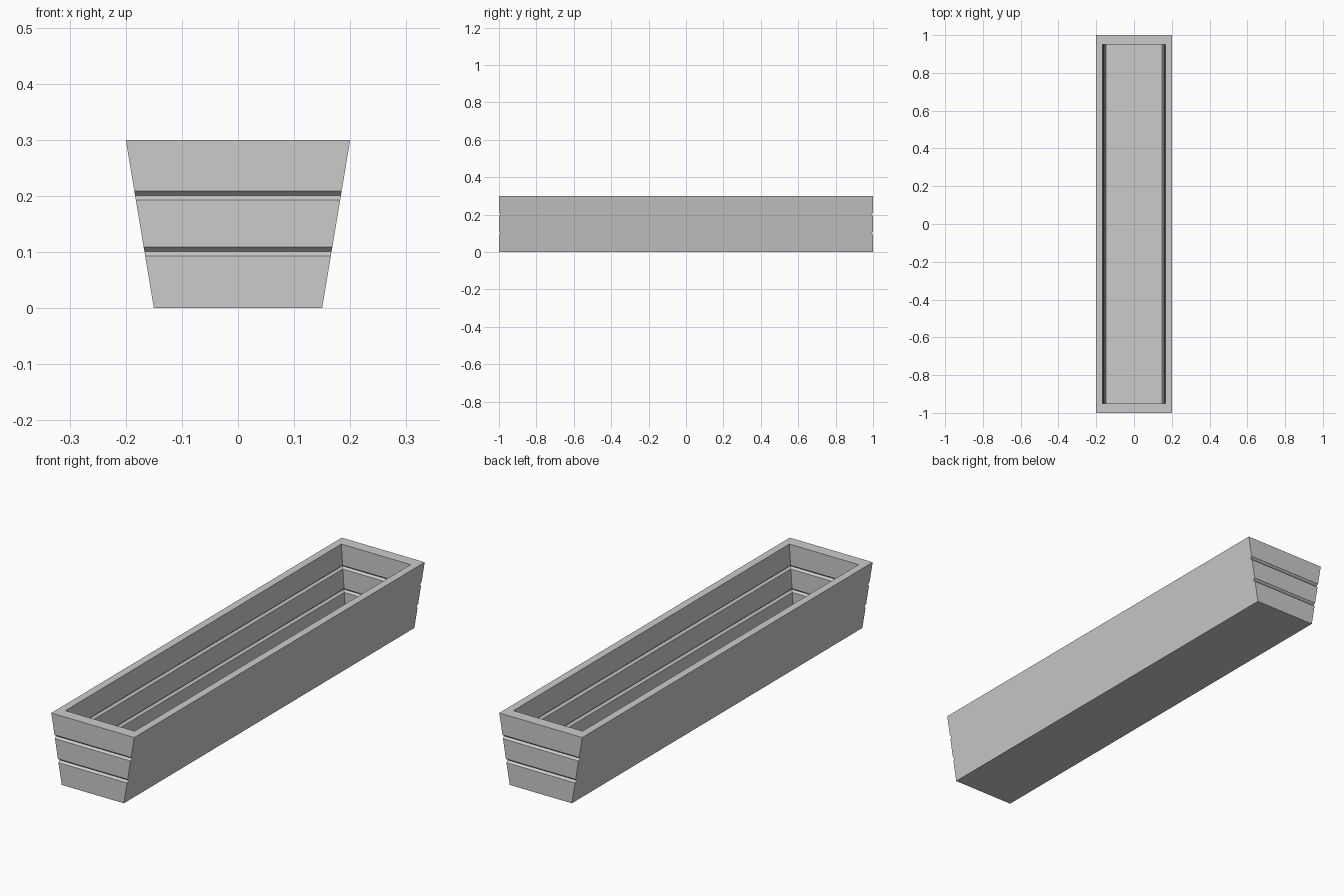
import bpy
import bmesh

cube = bpy.data.objects.get("Cube")
if cube:
    bpy.data.objects.remove(cube, do_unlink=True)

HEIGHT, FLOOR = 0.3, 0.02
HALF_LENGTH, END_WALL = 1.0, 0.05
GROOVE_HALF, GROOVE_DEPTH = 0.008, 0.009
GROOVE_LEVELS = (0.101, 0.201)

grey = bpy.data.materials.new("plain grey")
grey.use_nodes = True
grey.diffuse_color = (0.6, 0.6, 0.6, 1)
grey.node_tree.nodes["Principled BSDF"].inputs["Base Color"].default_value = (0.6, 0.6, 0.6, 1)


def outer_x(z):
    return 0.15 + z / 6


def inner_x(z):
    return 0.146 + 0.07 * z


def grooved_line(offset, inward):
    """Profile points going up a face, notched by V grooves between boards."""
    points = [(offset(0), 0)]
    for z in GROOVE_LEVELS:
        for dz, depth in ((-GROOVE_HALF, 0), (0, GROOVE_DEPTH), (GROOVE_HALF, 0)):
            points.append((offset(z + dz) + inward * depth, z + dz))
    return points + [(offset(HEIGHT), HEIGHT)]


def loft(name, first, second):
    """Join two matching outlines into a closed solid."""
    bm = bmesh.new()
    a = [bm.verts.new(p) for p in first]
    b = [bm.verts.new(p) for p in second]
    bm.faces.new(a)
    bm.faces.new(b[::-1])
    for i in range(len(a)):
        j = (i + 1) % len(a)
        bm.faces.new((a[i], b[i], b[j], a[j]))
    bmesh.ops.recalc_face_normals(bm, faces=bm.faces)
    mesh = bpy.data.meshes.new(name)
    bm.to_mesh(mesh)
    bm.free()
    mesh.materials.append(grey)
    bpy.context.collection.objects.link(bpy.data.objects.new(name, mesh))


# Long sloping walls: smooth outside, grooved inside
side_profile = grooved_line(inner_x, 1) + [(outer_x(HEIGHT), HEIGHT), (outer_x(0), 0)]
side_end = HALF_LENGTH - END_WALL + 0.015
for name, s in (("left_wall", 1), ("right_wall", -1)):
    loft(name, [(s * x, -side_end, z) for x, z in side_profile],
         [(s * x, side_end, z) for x, z in side_profile])

# Upright end walls: grooved on both faces, widening upward
end_profile = (grooved_line(lambda z: HALF_LENGTH, -1)
               + grooved_line(lambda z: HALF_LENGTH - END_WALL, 1)[::-1])
for name, s in (("back_wall", 1), ("front_wall", -1)):
    loft(name, [(-outer_x(z), s * y, z) for y, z in end_profile],
         [(outer_x(z), s * y, z) for y, z in end_profile])

# Floor board
floor_profile = [(-0.148, 0), (0.148, 0), (0.148, FLOOR), (-0.148, FLOOR)]
loft("floor", [(x, -side_end, z) for x, z in floor_profile],
     [(x, side_end, z) for x, z in floor_profile])
